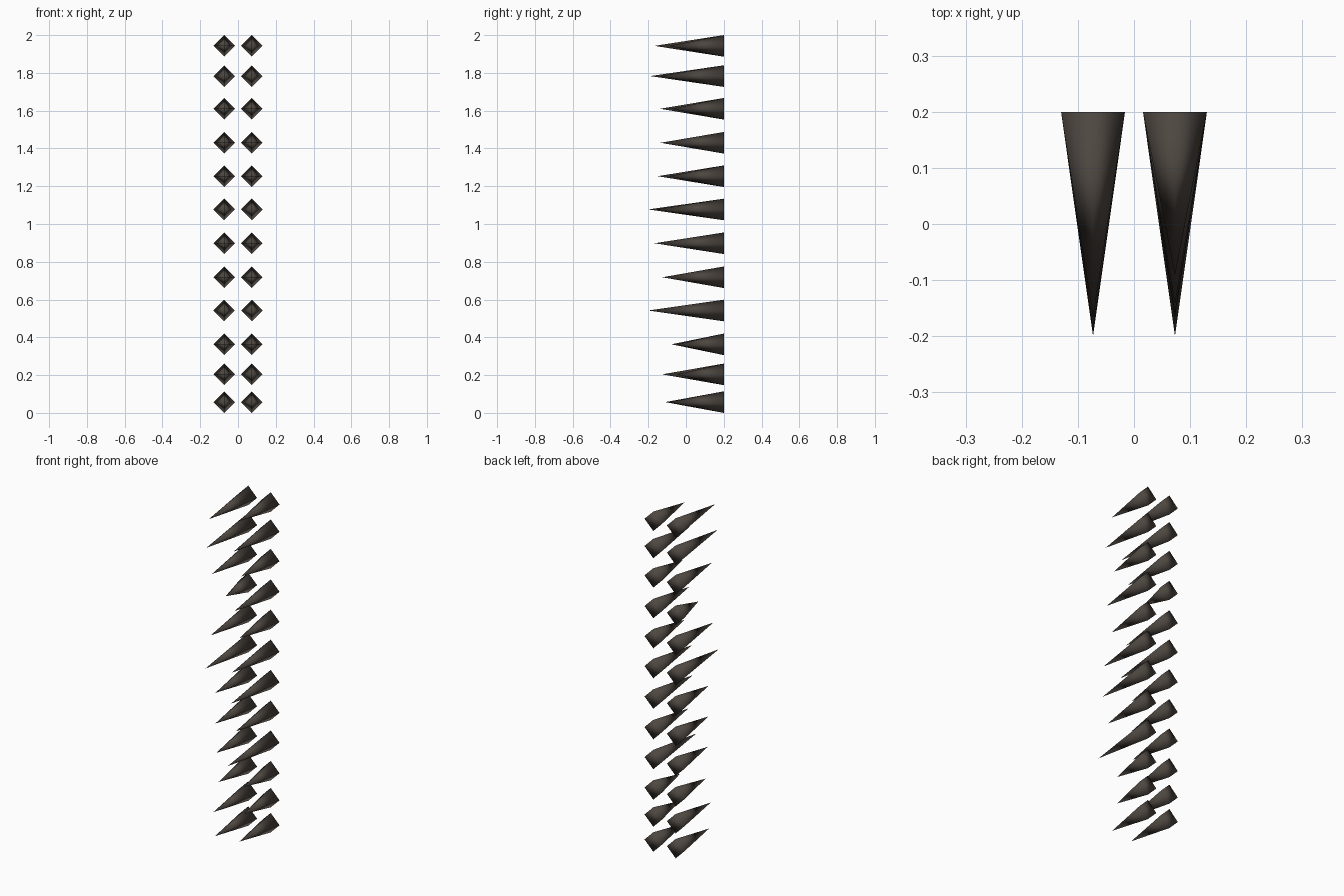
import bpy
import bmesh
from math import pi
from mathutils import Matrix, Vector

cube = bpy.data.objects.get("Cube")
if cube:
    bpy.data.objects.remove(cube, do_unlink=True)

# Dark horn material
horn = bpy.data.materials.new("dark_horn")
horn.use_nodes = True
colour = (0.075, 0.062, 0.052, 1)
horn.diffuse_color = colour
horn.node_tree.nodes["Principled BSDF"].inputs["Base Color"].default_value = colour

RADIUS, COLUMN_X, BACK_Y = 0.057, 0.073, 0.2

# Row heights from top to bottom, with the spike lengths of each column
heights = [1.943, 1.783, 1.61, 1.43, 1.253, 1.077, 0.898, 0.718, 0.542, 0.363, 0.204, 0.057]
right_lengths = [0.367, 0.39, 0.337, 0.21, 0.35, 0.4, 0.306, 0.306, 0.297, 0.277, 0.326, 0.31]
left_lengths = [0.292, 0.343, 0.275, 0.335, 0.292, 0.36, 0.367, 0.325, 0.4, 0.25, 0.25, 0.292]


def spike(name, x, z, length):
    """Four-sided spike with a diamond base at the back, pointing forward."""
    bm = bmesh.new()
    bmesh.ops.create_cone(bm, cap_ends=True, segments=4, radius1=RADIUS, radius2=0, depth=length)
    bmesh.ops.remove_doubles(bm, verts=bm.verts, dist=0.0001)
    bmesh.ops.rotate(bm, verts=bm.verts, matrix=Matrix.Rotation(pi / 2, 3, "X"))
    # Seat the base on the back plane, with its corners up, down and sideways
    bmesh.ops.translate(bm, verts=bm.verts, vec=Vector((0, -length / 2, 0)))
    for face in bm.faces:
        face.smooth = True
    mesh = bpy.data.meshes.new(name)
    bm.to_mesh(mesh)
    bm.free()
    mesh.materials.append(horn)
    obj = bpy.data.objects.new(name, mesh)
    obj.location = (x, BACK_Y, z)
    bpy.context.collection.objects.link(obj)


# Two columns of spikes
for side, x, lengths in (("right", -COLUMN_X, right_lengths), ("left", COLUMN_X, left_lengths)):
    for row, (z, length) in enumerate(zip(heights, lengths), 1):
        spike(f"{side}_spike_{row}", x, z, length)
